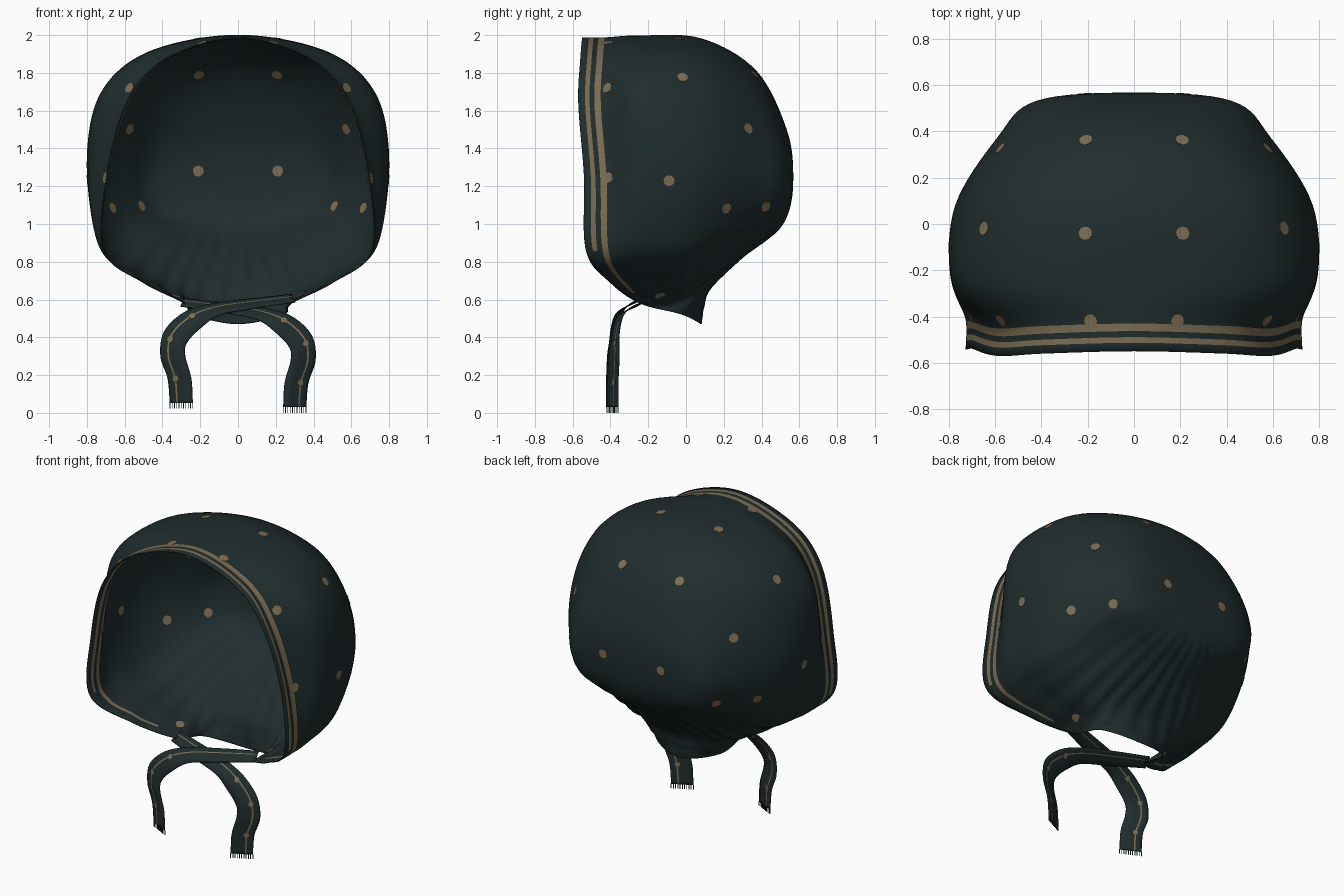
import bpy, bmesh, math
from mathutils import Vector, Matrix
from mathutils.bvhtree import BVHTree

if "Cube" in bpy.data.objects:
    bpy.data.objects.remove(bpy.data.objects["Cube"])


def material(name, rgb):
    m = bpy.data.materials.new(name)
    m.use_nodes = True
    m.diffuse_color = (*rgb, 1)
    m.node_tree.nodes["Principled BSDF"].inputs["Base Color"].default_value = (*rgb, 1)
    m.node_tree.nodes["Principled BSDF"].inputs["Roughness"].default_value = 0.9
    return m


CLOTH = material("dark teal cloth", (0.0142, 0.0255, 0.0262))
TAN = material("tan print", (0.2, 0.152, 0.087))
THICK = 0.006


def finish(bm, name, mats, solid=False, smooth=True):
    me = bpy.data.meshes.new(name)
    bm.to_mesh(me)
    bm.free()
    for m in mats:
        me.materials.append(m)
    ob = bpy.data.objects.new(name, me)
    bpy.context.collection.objects.link(ob)
    for p in me.polygons:
        p.use_smooth = smooth
    if solid:
        mod = ob.modifiers.new("thickness", "SOLIDIFY")
        mod.thickness = THICK
        mod.offset = 0


def spline(a, b, c, d, f):
    return 0.5 * (2 * b + (c - a) * f + (2 * a - 5 * b + 4 * c - d) * f * f
                  + (3 * b - a - 3 * c + d) * f ** 3)


def along(pts, s, last=None):
    """Point on an open smooth path; s counts control points."""
    k = min(int(s), len(pts) - 2)
    first = 2 * pts[0] - pts[1]
    last = last or 2 * pts[-1] - pts[-2]
    p = [first] + pts + [last]
    return spline(p[k], p[k + 1], p[k + 2], p[k + 3], s - k)


def flip(v):
    return Vector((-v.x, v.y, v.z))


# Bonnet meridians, each from the open rim to the back
POLE = Vector((0, 0.565, 1.24))
SEAMS = {
    "crown": [(0, -.55, 1.985), (0, -.25, 1.995), (0, .08, 1.98), (0, .37, 1.81), (0, .53, 1.5)],
    "brow": [(.39, -.56, 1.87), (.46, -.25, 1.91), (.47, .08, 1.88), (.32, .37, 1.74), (.2, .53, 1.47)],
    "temple": [(.59, -.57, 1.64), (.72, -.25, 1.69), (.69, .08, 1.65), (.52, .36, 1.55), (.34, .53, 1.41)],
    "ear": [(.695, -.54, 1.25), (.79, -.23, 1.32), (.77, .08, 1.28), (.59, .37, 1.27), (.42, .53, 1.25)],
    "jaw": [(.71, -.53, .86), (.735, -.26, .89), (.69, .04, .91), (.55, .33, 1.04), (.38, .52, 1.1)],
    "chin": [(.5, -.4, .69), (.53, -.22, .72), (.52, .04, .765), (.4, .3, .93), (.28, .51, 1.04)],
    "neck_side": [(.28, -.24, .58), (.32, -.12, .615), (.35, .05, .675), (.27, .29, .86), (.18, .51, 1.02)],
    "nape_side": [(.24, -.02, .52), (.22, .04, .57), (.2, .11, .67), (.13, .29, .83), (.09, .51, 1)],
    "nape": [(0, .08, .47), (0, .09, .56), (0, .125, .66), (0, .29, .82), (0, .51, 1)],
}
HEM = Vector((0, 0.12, 0))


def with_hem(name, seam):
    """The hem runs straight back round the face and follows the cloth at the neck."""
    pts = [Vector(p) for p in seam]
    face = name in ("crown", "brow", "temple", "ear", "jaw")
    pts.insert(1, pts[0] + HEM if face else pts[0].lerp(pts[1], 0.4))
    return pts


half = [with_hem(name, seam) for name, seam in SEAMS.items()]
loop = half + [[flip(p) for p in seam] for seam in half[-2:0:-1]]
COUNT, STEPS = len(loop), 12


def meridian(seam, s):
    ghost = Vector((-seam[-1].x, seam[-1].y, 2 * POLE.z - seam[-1].z))
    return along(seam + [POLE], s, ghost)


# Rows: narrow ones in the hem give the two printed stripes
rows = [0, .32, .54, .76, 1] + [1.125 + .125 * k for k in range(40)]
bm = bmesh.new()
grid = []
for s in rows:
    ring = [meridian(seam, s) for seam in loop]
    grid.append([bm.verts.new(spline(*[ring[(k + o) % COUNT] for o in (-1, 0, 1, 2)], f / STEPS))
                 for k in range(COUNT) for f in range(STEPS)])
n = COUNT * STEPS
for j in range(len(rows) - 1):
    for i in range(n):
        t = min(i, n - 1 - i) / STEPS
        face = bm.faces.new((grid[j][i], grid[j][(i + 1) % n],
                             grid[j + 1][(i + 1) % n], grid[j + 1][i]))
        # Only the inner stripe carries on below the jaw
        face.material_index = int((j == 1 and t < 4) or (j == 3 and t < 5.5))
bm.normal_update()

# Gathers fanning out from the neck
moves = []
for j, s in enumerate(rows):
    for i, v in enumerate(grid[j]):
        t = i / STEPS
        fade = max(0, min(1, (1.05 - v.co.z) / 0.3)) * min(1, s / 2) * (4.4 < t < COUNT - 4.4)
        moves.append((v, v.normal * 0.005 * fade * math.sin(t * math.pi * 3)))
for v, move in moves:
    v.co += move
bmesh.ops.remove_doubles(bm, verts=bm.verts, dist=0.0002)
bm.normal_update()
bonnet_tree = BVHTree.FromBMesh(bm)
finish(bm, "bonnet_shell", [CLOTH, TAN], solid=True)


def add_dot(bm, tree, point, radius):
    """A thin disc set through the cloth so that it shows on both sides."""
    co, normal, _, _ = tree.find_nearest(point)
    turn = normal.to_track_quat("Z", "Y").to_matrix().to_4x4()
    bmesh.ops.create_cone(bm, cap_ends=True, segments=12, radius1=radius, radius2=radius,
                          depth=0.0095, matrix=Matrix.Translation(co) @ turn)


# Printed dots on the bonnet
DOTS = [(.21, .37, 1.8), (.21, -.04, 1.98), (.64, -.02, 1.77), (.59, .34, 1.51),
        (.19, -.42, 1.97), (.59, -.43, 1.73), (.74, -.43, 1.25), (.79, -.09, 1.23),
        (.5, .41, 1.1), (.65, .2, 1.09), (.21, .55, 1.28), (.32, -.14, .64)]
bm = bmesh.new()
for d in DOTS:
    for p in (Vector(d), flip(Vector(d))):
        add_dot(bm, bonnet_tree, p, 0.029)
finish(bm, "bonnet_dots", [TAN], smooth=False)

# Ties: centre line and half-width direction, crossing under the chin
PATH = [(-.295, -.225, .585), (-.06, -.29, .555), (.12, -.335, .525), (.24, -.365, .47),
        (.33, -.38, .38), (.345, -.385, .28), (.31, -.39, .16), (.3, -.39, .03)]
WIDTH = [(.01, .035, .02), (.01, .045, .025), (.02, .04, .03), (.045, .03, .04),
         (.06, .025, .03), (.065, .03, 0), (.062, .03, 0), (.06, .03, 0)]
COLUMNS = [-1, -.35, .28, .42, .7, 1]


def make_tie(side, mirrored, lift):
    place = (lambda v: flip(v) + Vector((0, 0, lift))) if mirrored else (lambda v: v)
    path, width = [Vector(p) for p in PATH], [Vector(w) for w in WIDTH]
    bm = bmesh.new()
    strips = []
    for k in range(57):
        s = k / 8
        c, w = along(path, s), along(width, s)
        strips.append([bm.verts.new(place(c + w * u)) for u in COLUMNS])
    for a, b in zip(strips, strips[1:]):
        for u in range(len(COLUMNS) - 1):
            f = bm.faces.new((a[u], a[u + 1], b[u + 1], b[u]))
            f.material_index = int(u == 2)
    bm.normal_update()
    tree = BVHTree.FromBMesh(bm)
    finish(bm, side + "_tie", [CLOTH, TAN], solid=True)

    dots = bmesh.new()
    for s in (2.9, 4.2, 6):
        add_dot(dots, tree, place(along(path, s) + along(width, s) * 0.3), 0.017)
    finish(dots, side + "_tie_dots", [TAN], smooth=False)

    # Frayed threads at the cut end
    fringe = bmesh.new()
    for k in range(11):
        at = place(path[-1] + width[-1] * (k / 5 - 1)) - Vector((0, 0, 0.015))
        size = Matrix.Diagonal((0.004, 0.004, 0.03, 1))
        bmesh.ops.create_cube(fringe, size=1, matrix=Matrix.Translation(at) @ size)
    finish(fringe, side + "_tie_fringe", [CLOTH], smooth=False)


make_tie("left", False, 0)
make_tie("right", True, 0.022)
